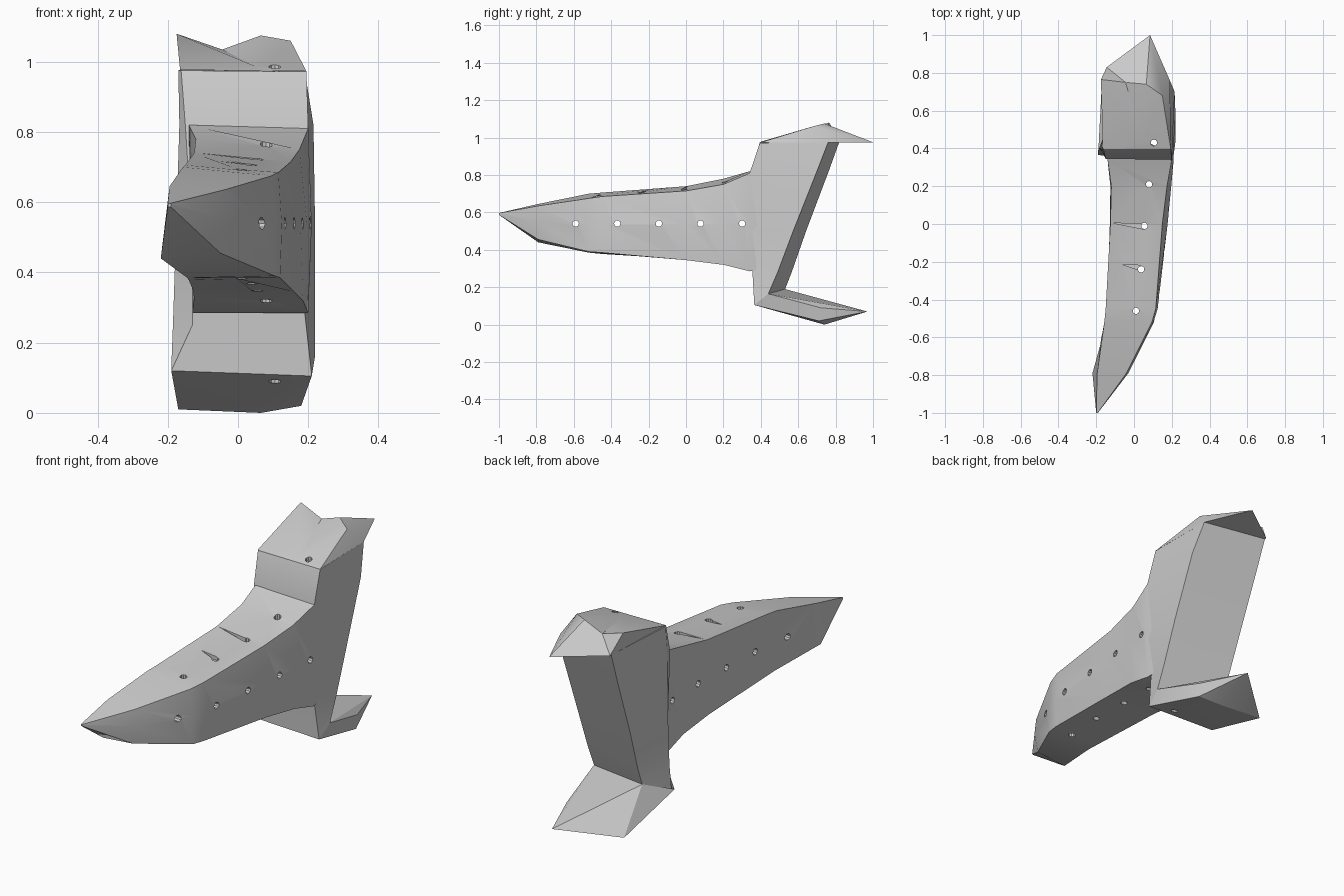
import bpy, bmesh, math
from mathutils import Matrix, Vector

cube = bpy.data.objects.get("Cube")
if cube:
    bpy.data.objects.remove(cube, do_unlink=True)

grey = bpy.data.materials.new("plain_grey")
grey.use_nodes = True
grey.diffuse_color = (0.6, 0.6, 0.6, 1)
grey.node_tree.nodes["Principled BSDF"].inputs["Base Color"].default_value = (0.6, 0.6, 0.6, 1)


def finish(name, bm):
    bmesh.ops.recalc_face_normals(bm, faces=bm.faces[:])
    mesh = bpy.data.meshes.new(name)
    bm.to_mesh(mesh)
    bm.free()
    mesh.materials.append(grey)
    obj = bpy.data.objects.new(name, mesh)
    bpy.context.collection.objects.link(obj)
    return obj


def loft(name, rings):
    """Skin a row of equal-length rings and close both ends."""
    bm = bmesh.new()
    rows = [[bm.verts.new(p) for p in ring] for ring in rings]
    n = len(rows[0])
    for a, b in zip(rows, rows[1:]):
        for i in range(n):
            j = (i + 1) % n
            bm.faces.new((a[i], a[j], b[j], b[i]))
    bm.faces.new(rows[0])
    bm.faces.new(rows[-1])
    return finish(name, bm)


def add_hull(bm, points):
    verts = [bm.verts.new(p) for p in points]
    res = bmesh.ops.convex_hull(bm, input=verts)
    loose = {v for v in res["geom_interior"] if isinstance(v, bmesh.types.BMVert)}
    if loose:
        bmesh.ops.delete(bm, geom=list(loose), context='VERTS')


def hull(name, points):
    bm = bmesh.new()
    add_hull(bm, points)
    return finish(name, bm)


# Arm: station y, then top outer, top inner, side, bottom inner, bottom outer as (x, z)
stations = [
    (-1.0, (-.20, .597), (-.192, .597), (-.191, .592), (-.192, .587), (-.20, .587)),
    (-.79, (-.195, .645), (-.04, .635), (-.03, .55), (-.05, .455), (-.22, .44)),
    (-.52, (-.157, .70), (.095, .675), (.103, .535), (.105, .39), (-.145, .385)),
    (-.45, (-.15, .706), (.115, .685), (.125, .535), (.12, .385), (-.14, .378)),
    (0, (-.125, .74), (.15, .715), (.178, .535), (.16, .345), (-.128, .35)),
    (.20, (-.12, .78), (.175, .75), (.197, .535), (.185, .32), (-.125, .325)),
    (.34, (-.14, .82), (.20, .81), (.21, .535), (.20, .285), (-.13, .285)),
    (.44, (-.12, .80), (.18, .79), (.20, .535), (.18, .30), (-.12, .30)),
]
arm = loft("arm", [[(x, y, z) for x, z in pts] for y, *pts in stations])

# Column: rings going up, with a slanted rear wall
column = loft("column", [
    [(-.19, .365, .12), (.21, .365, .105), (.22, .44, .165), (-.12, .53, .19), (-.19, .39, .13)],
    [(-.13, .36, .25), (.19, .355, .285), (.22, .49, .28), (-.12, .565, .28), (-.185, .40, .26)],
    [(-.13, .345, .5), (.205, .345, .5), (.22, .573, .5), (-.13, .642, .5), (-.177, .40, .5)],
    [(-.15, .345, .82), (.2, .34, .81), (.215, .70, .82), (-.14, .763, .82), (-.167, .39, .82)],
    [(-.162, .395, .975), (.195, .395, .972), (.19, .76, .975), (-.145, .82, .978), (-.17, .41, .976)],
])

# Lower flange
base = hull("lower_flange", [
    (-.19, .365, .12), (.21, .365, .105), (.22, .44, .165), (-.12, .53, .19),
    (.09, .97, .07), (-.17, .75, .01), (.18, .72, .09), (.18, .71, .02),
    (.065, .74, 0), (0, .70, .012)])

# Upper flange: a folded cap with a rear beak
corner = {
    "fl": (-.165, .40, .977), "fr": (.195, .395, .973), "rr": (.19, .76, .975),
    "rl": (-.145, .83, .978), "tip": (.085, 1.0, .975), "peak": (-.175, .765, 1.08),
    "dip": (-.045, .75, 1.035), "crest": (.065, .74, 1.075), "knee": (.15, .68, 1.06),
    "seat": (.05, .43, .987)}
folds = ["fl fr seat", "fl seat peak", "seat dip peak", "seat crest dip", "seat knee crest",
         "fr knee seat", "fr rr knee", "peak dip rl", "dip tip rl", "dip crest tip",
         "crest knee tip", "knee rr tip", "fl peak rl", "fl rl rr fr", "rl tip rr"]
bm = bmesh.new()
vert = {k: bm.verts.new(p) for k, p in corner.items()}
for fold in folds:
    bm.faces.new([vert[k] for k in fold.split()])
cap = finish("upper_flange", bm)


# Cutters for the cross holes, upright holes and top slots
def drill(name, centres, turn):
    bm = bmesh.new()
    for c in centres:
        bmesh.ops.create_cone(bm, cap_ends=True, segments=10, radius1=.017, radius2=.017,
                              depth=1.6, matrix=Matrix.Translation(c) @ turn)
    return finish(name, bm)


side_holes = drill("side_hole_cutter", [Vector((0, -.59 + .2225 * i, .54)) for i in range(5)],
                   Matrix.Rotation(math.pi / 2, 4, 'Y'))
upright_holes = drill("upright_hole_cutter",
                      [Vector((x, y, .54)) for x, y in
                       ((.01, -.46), (.038, -.24), (.055, -.01), (.08, .21), (.105, .43))],
                      Matrix.Identity(4))
bm = bmesh.new()
for start, end, y, floor in ((-.11, .05, -.005, .70), (-.06, .035, -.225, .69)):
    add_hull(bm, [(x, y + dy, z) for z in (floor, .85)
                  for x, dy in ((start, .01), (end, .006), (end, -.022))])
slots = finish("slot_cutter", bm)


def cut(obj, cutters):
    bpy.context.view_layer.objects.active = obj
    for c in cutters:
        mod = obj.modifiers.new("cut", 'BOOLEAN')
        mod.operation = 'DIFFERENCE'
        mod.solver = 'EXACT'
        mod.object = c
        bpy.ops.object.modifier_apply(modifier=mod.name)


cut(arm, [side_holes, upright_holes, slots])
for part in (column, base, cap):
    cut(part, [upright_holes])
for c in (side_holes, upright_holes, slots):
    bpy.data.objects.remove(c, do_unlink=True)

# Soft shading on gentle bends only
for part in (arm, column, base, cap):
    bpy.ops.object.select_all(action='DESELECT')
    part.select_set(True)
    bpy.context.view_layer.objects.active = part
    bpy.ops.object.shade_smooth_by_angle(angle=math.radians(25))
